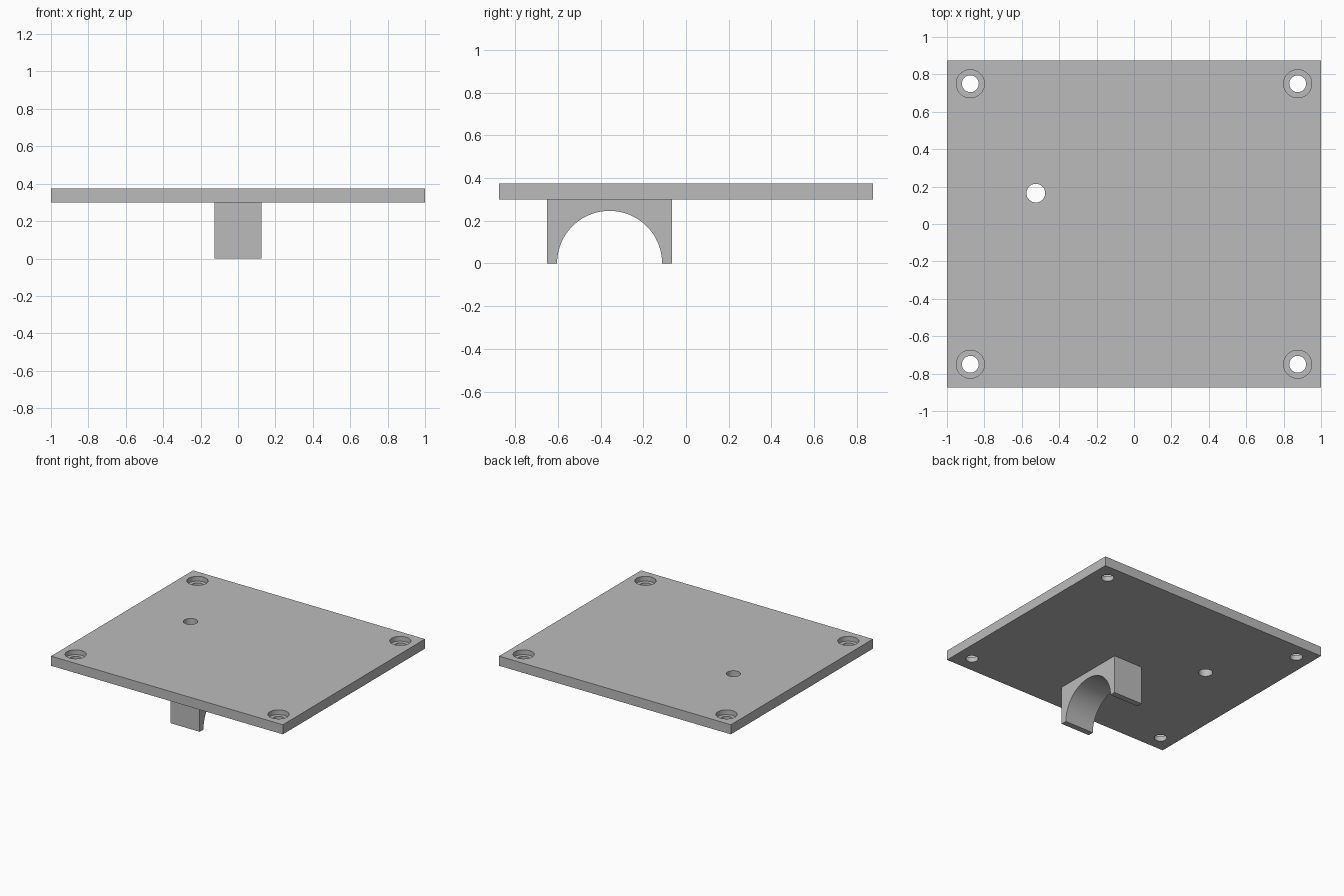
import bpy
import bmesh
import math

cube = bpy.data.objects.get("Cube")
if cube:
    bpy.data.objects.remove(cube, do_unlink=True)

# One plain grey for everything
grey = bpy.data.materials.new("plain grey")
grey.use_nodes = True
colour = (0.5, 0.5, 0.5, 1)
grey.diffuse_color = colour
grey.node_tree.nodes["Principled BSDF"].inputs["Base Color"].default_value = colour

BOTTOM, TOP = 0.30, 0.375
LEDGE = (BOTTOM + TOP) / 2


def finish(name, bm):
    bmesh.ops.recalc_face_normals(bm, faces=bm.faces)
    mesh = bpy.data.meshes.new(name)
    bm.to_mesh(mesh)
    bm.free()
    mesh.materials.append(grey)
    obj = bpy.data.objects.new(name, mesh)
    bpy.context.collection.objects.link(obj)
    return obj


def drill(target, name, x, y, radius, low, high):
    """Cut a round hole with a hidden cylinder."""
    bm = bmesh.new()
    bmesh.ops.create_cone(bm, cap_ends=True, segments=48, radius1=radius,
                          radius2=radius, depth=high - low)
    cutter = finish(name, bm)
    cutter.location = (x, y, (low + high) / 2)
    cutter.hide_render = True
    cutter.hide_set(True)
    cutter.display_type = 'WIRE'
    mod = target.modifiers.new(name, 'BOOLEAN')
    mod.operation = 'DIFFERENCE'
    mod.solver = 'EXACT'
    mod.object = cutter
    return cutter


def smooth(obj):
    bpy.ops.object.select_all(action='DESELECT')
    obj.select_set(True)
    bpy.context.view_layer.objects.active = obj
    bpy.ops.object.shade_smooth_by_angle(angle=math.radians(30))


# Mounting plate
bm = bmesh.new()
bmesh.ops.create_cube(bm, size=1)
bmesh.ops.scale(bm, vec=(2, 1.75, TOP - BOTTOM), verts=bm.verts)
bmesh.ops.translate(bm, vec=(0, 0, LEDGE), verts=bm.verts)
plate = finish("mounting_plate", bm)

# Counterbored screw holes in the corners, plus one plain hole
cutters = []
for x in (-0.875, 0.875):
    for y in (-0.75, 0.75):
        cutters.append(drill(plate, "counterbore_cutter", x, y, 0.075, LEDGE, TOP + 0.1))
        cutters.append(drill(plate, "screw_hole_cutter", x, y, 0.045, BOTTOM - 0.1, TOP + 0.1))
cutters.append(drill(plate, "cable_hole_cutter", -0.525, 0.165, 0.05, BOTTOM - 0.1, TOP + 0.1))

# Bake the holes and drop the cutters
bpy.context.view_layer.update()
graph = bpy.context.evaluated_depsgraph_get()
drilled = bpy.data.meshes.new_from_object(plate.evaluated_get(graph))
plate.modifiers.clear()
plate.data = drilled
drilled.materials.clear()
drilled.materials.append(grey)
for cutter in cutters:
    bpy.data.objects.remove(cutter, do_unlink=True)
smooth(plate)

# Arched saddle under the plate: side profile extruded across x
CENTRE, HALF, RADIUS, WIDTH = -0.358, 0.292, 0.246, 0.25
STEPS = 48
profile = [(CENTRE + HALF, 0), (CENTRE + HALF, BOTTOM),
           (CENTRE - HALF, BOTTOM), (CENTRE - HALF, 0)]
for i in range(STEPS + 1):
    a = math.pi * (1 - i / STEPS)
    profile.append((CENTRE + RADIUS * math.cos(a), RADIUS * math.sin(a)))
bm = bmesh.new()
side = bm.faces.new([bm.verts.new((-WIDTH / 2, y, z)) for y, z in profile])
result = bmesh.ops.extrude_face_region(bm, geom=[side], use_keep_orig=True)
moved = [v for v in result["geom"] if isinstance(v, bmesh.types.BMVert)]
bmesh.ops.translate(bm, vec=(WIDTH, 0, 0), verts=moved)
smooth(finish("arched_saddle", bm))
